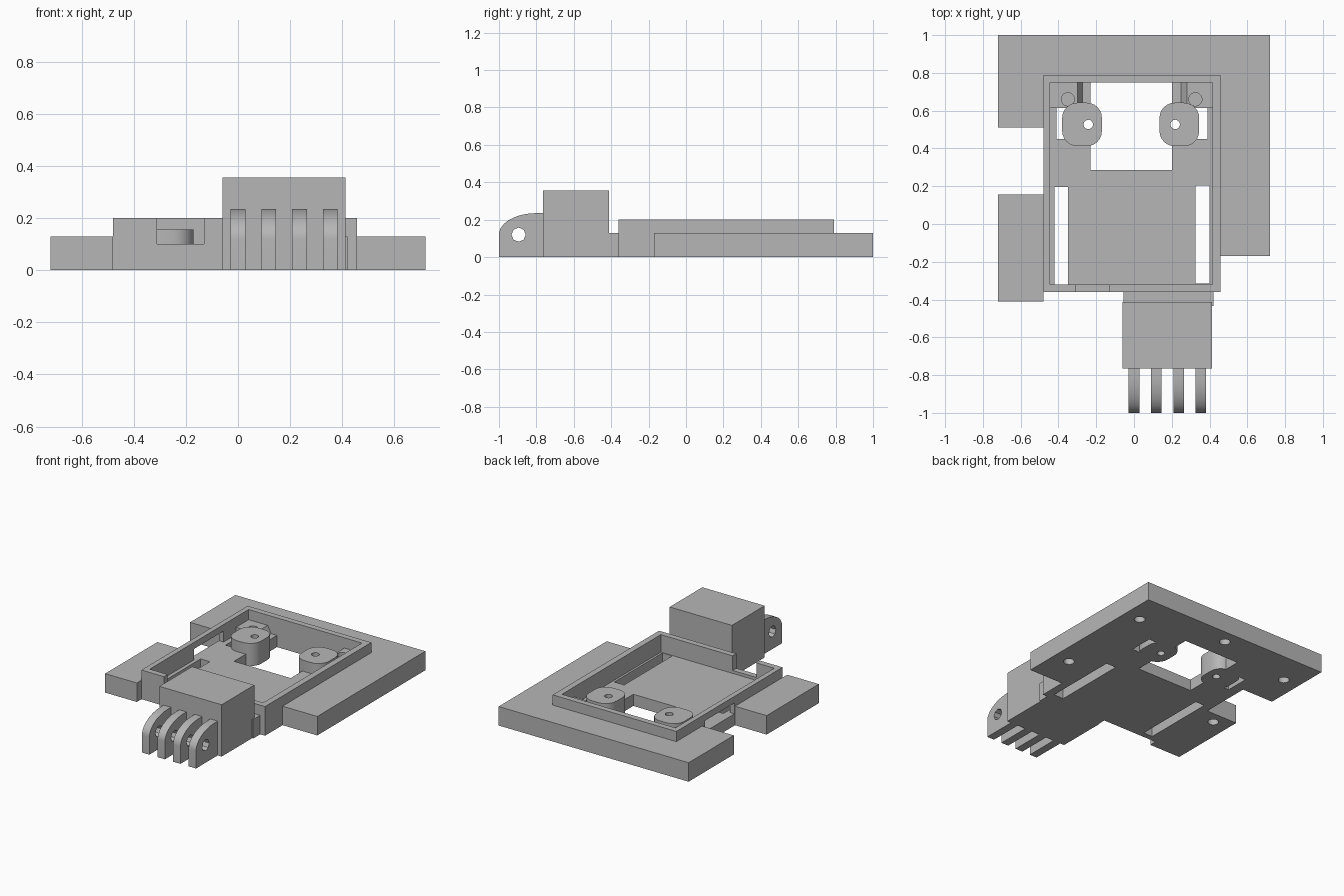
import bpy, bmesh, math

cube = bpy.data.objects.get("Cube")
if cube:
    bpy.data.objects.remove(cube, do_unlink=True)

grey = bpy.data.materials.new("plain_grey")
grey.use_nodes = True
grey.diffuse_color = (0.47, 0.47, 0.47, 1)
bsdf = next(n for n in grey.node_tree.nodes if n.type == 'BSDF_PRINCIPLED')
bsdf.inputs["Base Color"].default_value = grey.diffuse_color


def prism(name, points, lo, hi, axis='Z'):
    """Extrude a closed profile: (x, y) along Z, (y, z) along X, or (x, z) along Y."""
    place = {'Z': lambda a, b, c: (a, b, c),
             'X': lambda a, b, c: (c, a, b),
             'Y': lambda a, b, c: (a, c, b)}[axis]
    bm = bmesh.new()
    rings = [[bm.verts.new(place(a, b, c)) for a, b in points] for c in (lo, hi)]
    n = len(points)
    bm.faces.new(rings[0])
    bm.faces.new(rings[1])
    for i in range(n):
        j = (i + 1) % n
        bm.faces.new((rings[0][i], rings[0][j], rings[1][j], rings[1][i]))
    bmesh.ops.recalc_face_normals(bm, faces=bm.faces)
    mesh = bpy.data.meshes.new(name)
    bm.to_mesh(mesh)
    bm.free()
    mesh.materials.append(grey)
    obj = bpy.data.objects.new(name, mesh)
    bpy.context.collection.objects.link(obj)
    return obj


def box(name, x0, x1, y0, y1, z0, z1):
    return prism(name, [(x0, y0), (x1, y0), (x1, y1), (x0, y1)], z0, z1)


def arc(cx, cy, r, start, end, steps):
    return [(cx + r * math.cos(math.radians(start + (end - start) * i / steps)),
             cy + r * math.sin(math.radians(start + (end - start) * i / steps)))
            for i in range(steps + 1)]


def circle(cx, cy, r, sides=20):
    return arc(cx, cy, r, 0, 360, sides)[:-1]


def cut(target, *cutters):
    """Subtract each cutter for good, then remove it."""
    bpy.context.view_layer.objects.active = target
    for c in cutters:
        mod = target.modifiers.new("cut", 'BOOLEAN')
        mod.operation = 'DIFFERENCE'
        mod.solver = 'EXACT'
        mod.object = c
        bpy.ops.object.modifier_apply(modifier=mod.name)
        bpy.data.objects.remove(c, do_unlink=True)


def smooth(obj):
    bpy.ops.object.select_all(action='DESELECT')
    obj.select_set(True)
    bpy.context.view_layer.objects.active = obj
    bpy.ops.object.shade_smooth_by_angle(angle=math.radians(30))


FLOOR, PLATE, RIM = 0.08, 0.13, 0.2

# Open tray with floor windows, side slots, front notch and side wall opening
tray = box("tray", -0.48, 0.457, -0.36, 0.79, 0, RIM)
cut(tray,
    box("cavity", -0.445, 0.415, -0.32, 0.75, FLOOR, 0.4),
    box("window", -0.23, 0.2, 0.285, 0.75, -0.1, 0.15),
    box("post_gap", -0.41, 0.39, 0.45, 0.615, -0.1, 0.15),
    box("slot_right", -0.42, -0.35, -0.32, 0.195, -0.1, 0.15),
    box("slot_left", 0.325, 0.4, -0.315, 0.205, -0.1, 0.15),
    box("notch", -0.31, -0.13, -0.4, -0.3, 0.1, 0.4),
    box("wall_opening", -0.6, -0.43, 0.16, 0.48, FLOOR, 0.155))

# Mounting plates with blind screw holes underneath
flange = prism("corner_plate", [(-0.72, 0.51), (-0.48, 0.51), (-0.48, 0.79), (0.457, 0.79),
                                (0.457, -0.17), (0.72, -0.17), (0.72, 1), (-0.72, 1)], 0, PLATE)
pad = box("side_pad", -0.72, -0.48, -0.41, 0.155, 0, PLATE)
for x, y in [(-0.6, 0.77), (0, 0.9), (0.6, 0.77), (0.6, 0.07)]:
    cut(flange, prism("screw_hole", circle(x, y, 0.035), -0.05, 0.08))
cut(pad, prism("screw_hole", circle(-0.6, 0.07, 0.035), -0.05, 0.08))

# Round-cornered posts and sloped corner ledges, one per side
for side, s, mid in (("right", -1, -0.275), ("left", 1, 0.24)):
    hx, hy, r = 0.105, 0.115, 0.08
    outline = []
    for k, (sx, sy) in enumerate([(1, 1), (-1, 1), (-1, -1), (1, -1)]):
        outline += arc(mid + sx * (hx - r), 0.527 + sy * (hy - r), r, 90 * k, 90 * k + 90, 6)
    post = prism("post_" + side, outline, 0, 0.155)
    cut(post, prism("post_hole", circle(mid - s * 0.022 if s > 0 else mid + 0.033, 0.527, 0.025),
                    -0.1, 0.3))
    smooth(post)

    outer, crest, foot = (-0.445, -0.3, -0.23) if s < 0 else (0.415, 0.28, 0.2)
    ledge = prism("ledge_" + side, [(outer, 0), (foot, 0), (crest, PLATE), (outer, PLATE)],
                  0.615, 0.75, 'Y')
    cut(ledge, prism("ledge_hole", circle(-0.35 if s < 0 else 0.325, 0.66, 0.035), 0.1, 0.2))

# Hinge block joined to the tray front
box("block_joint", -0.055, 0.42, -0.435, -0.36, 0, PLATE)
box("hinge_block", -0.06, 0.412, -0.765, -0.412, 0, 0.355)

# Four rounded hinge fingers with a pin hole
profile = [(-1, 0), (-0.76, 0), (-0.76, 0.235)]
profile += [(-0.8 + 0.2 * a, 0.12 + 0.115 * b) for a, b in arc(0, 0, 1, 90, 180, 12)]
for i in range(4):
    x = i * 0.118
    finger = prism("hinge_finger_%d" % (i + 1), profile, x - 0.028, x + 0.028, 'X')
    cut(finger, prism("pin_hole", circle(-0.895, 0.12, 0.038, 8), x - 0.1, x + 0.1, 'X'))
    smooth(finger)
